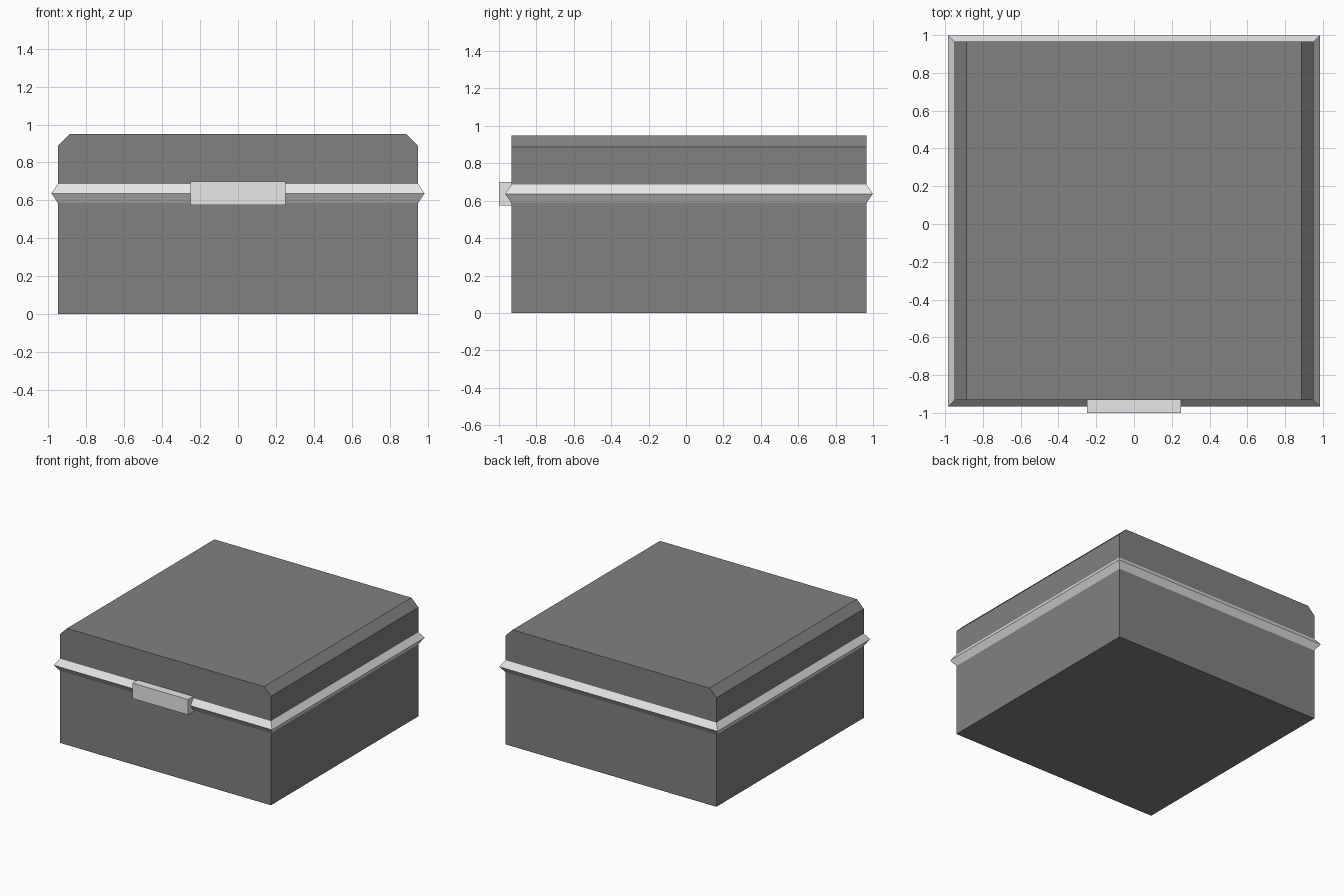
import bpy, bmesh

cube = bpy.data.objects.get("Cube")
if cube:
    bpy.data.objects.remove(cube, do_unlink=True)


def material(name, value):
    m = bpy.data.materials.new(name)
    m.use_nodes = True
    col = (value, value, value, 1)
    m.diffuse_color = col
    m.node_tree.nodes["Principled BSDF"].inputs["Base Color"].default_value = col
    return m


dark = material("dark grey", 0.22)
light = material("light grey", 0.8)


def add_object(name, bm, mat):
    bmesh.ops.recalc_face_normals(bm, faces=bm.faces[:])
    mesh = bpy.data.meshes.new(name)
    bm.to_mesh(mesh)
    bm.free()
    mesh.materials.append(mat)
    ob = bpy.data.objects.new(name, mesh)
    bpy.context.collection.objects.link(ob)
    return ob


def extrude_y(name, profile, y0, y1, mat):
    """Extrude an x-z outline from y0 to y1."""
    bm = bmesh.new()
    face = bm.faces.new([bm.verts.new((x, y0, z)) for x, z in profile])
    ext = bmesh.ops.extrude_face_region(bm, geom=[face])
    verts = [v for v in ext["geom"] if isinstance(v, bmesh.types.BMVert)]
    bmesh.ops.translate(bm, verts=verts, vec=(0, y1 - y0, 0))
    return add_object(name, bm, mat)


W, FRONT, BACK = 0.95, -0.933, 0.965
SEAM, TOP, CUT = 0.637, 0.95, 0.062

# Box base and lid with chamfered side edges
extrude_y("box_base", [(-W, 0), (W, 0), (W, SEAM), (-W, SEAM)], FRONT, BACK, dark)
extrude_y("box_lid", [(-W, SEAM), (W, SEAM), (W, TOP - CUT), (W - CUT, TOP),
                      (-W + CUT, TOP), (-W, TOP - CUT)], FRONT, BACK, dark)

# Pointed trim band around the seam: three rings joined by sloped faces
bm = bmesh.new()
rings = []
for grow, z in ((0, 0.587), (0.034, SEAM), (0, 0.686)):
    x, y0, y1 = W + grow, FRONT - grow, BACK + grow
    rings.append([bm.verts.new((px, py, z))
                  for px, py in ((-x, y0), (x, y0), (x, y1), (-x, y1))])
for lower, upper in zip(rings, rings[1:]):
    for i in range(4):
        j = (i + 1) % 4
        bm.faces.new((lower[i], lower[j], upper[j], upper[i]))
bm.faces.new(rings[0][::-1])
bm.faces.new(rings[-1])
add_object("trim_band", bm, light)

# Front latch
extrude_y("front_latch", [(-0.25, 0.575), (0.25, 0.575), (0.25, 0.7), (-0.25, 0.7)],
          -1.0, FRONT, light)
